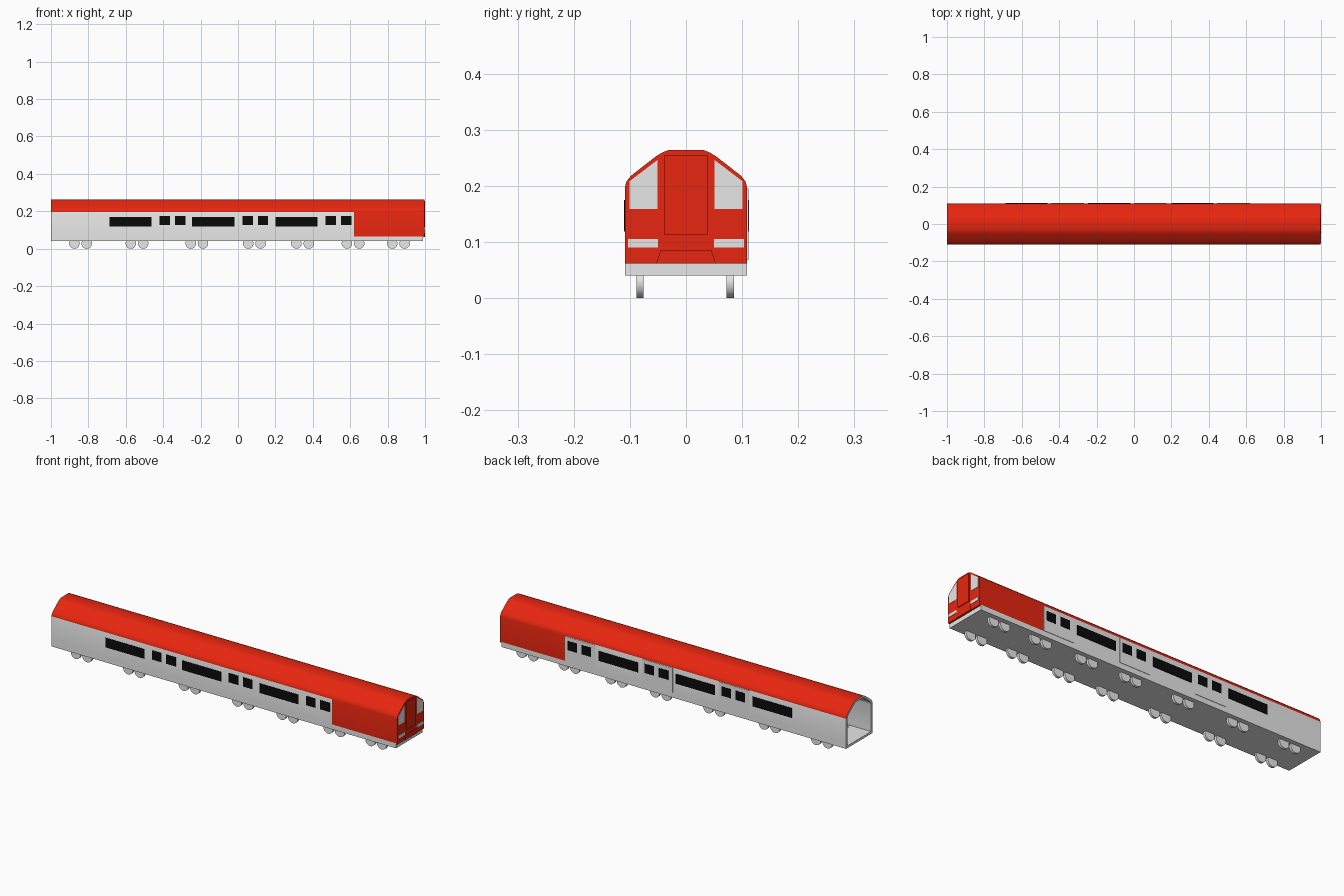
import bpy, bmesh
from math import radians, pi
from mathutils import Matrix

cube = bpy.data.objects.get("Cube")
if cube:
    bpy.data.objects.remove(cube, do_unlink=True)


def material(name, rgb):
    m = bpy.data.materials.new(name)
    m.use_nodes = True
    m.diffuse_color = (*rgb, 1)
    bsdf = m.node_tree.nodes["Principled BSDF"]
    bsdf.inputs["Base Color"].default_value = (*rgb, 1)
    bsdf.inputs["Roughness"].default_value = 0.6
    return m


RED = material("bright red", (0.8, 0.019, 0.005))
GREY = material("light grey", (0.8, 0.8, 0.8))
BLACK = material("window black", (0.003, 0.003, 0.003))


def finish(name, bm, mats, smooth=False):
    bmesh.ops.recalc_face_normals(bm, faces=bm.faces[:])
    me = bpy.data.meshes.new(name)
    bm.to_mesh(me)
    bm.free()
    ob = bpy.data.objects.new(name, me)
    bpy.context.collection.objects.link(ob)
    for m in mats:
        me.materials.append(m)
    if smooth:
        bpy.ops.object.select_all(action='DESELECT')
        ob.select_set(True)
        bpy.context.view_layer.objects.active = ob
        bpy.ops.object.shade_smooth_by_angle(angle=radians(35))
    return ob


def box(name, xs, ys, zs, mat):
    bm = bmesh.new()
    bmesh.ops.create_cube(bm, size=1)
    for v in bm.verts:
        for i, (lo, hi) in enumerate((xs, ys, zs)):
            v.co[i] = hi if v.co[i] > 0 else lo
    return finish(name, bm, [mat])


def end_plate(name, outline, x0, x1, mat):
    """Flat plate facing along x, drawn as (y, z) points."""
    bm = bmesh.new()
    face = bm.faces.new([bm.verts.new((x0, y, z)) for y, z in outline])
    new = bmesh.ops.extrude_face_region(bm, geom=[face])["geom"]
    for v in new:
        if isinstance(v, bmesh.types.BMVert):
            v.co.x = x1
    return finish(name, bm, [mat])


def mirrored(half):
    return half + [(-y, z) for y, z in reversed(half)]


# Hollow carriage body: outer and inner section lofted along the length
SKIRT, SPLIT, CAB = 0.066, 0.197, 0.62
upper = [(0.109, SPLIT), (0.106, 0.208), (0.098, 0.218), (0.075, 0.236),
         (0.053, 0.253), (0.043, 0.259), (0.031, 0.264)]
outer = mirrored([(0.109, 0.04), (0.109, SKIRT)] + upper)
inner = [(y * 0.89, 0.052 + (z - 0.04) * 0.9) for y, z in outer]

bm = bmesh.new()


def loft(section, stations):
    rings = [[bm.verts.new((x, y, z)) for y, z in section] for x in stations]
    n = len(section)
    for a, b in zip(rings, rings[1:]):
        for i in range(n):
            j = (i + 1) % n
            f = bm.faces.new((a[i], a[j], b[j], b[i]))
            c = f.calc_center_median()
            if section is outer and (c.z > SPLIT or (c.x > CAB and c.z > SKIRT)):
                f.material_index = 1
    return rings


out = loft(outer, (-1, CAB, 0.988))
inn = loft(inner, (-1, 0.975))
for i in range(len(outer)):
    j = (i + 1) % len(outer)
    bm.faces.new((out[0][i], out[0][j], inn[0][j], inn[0][i]))
bm.faces.new(out[-1])
bm.faces.new(inn[-1])
finish("carriage_body", bm, [GREY, RED], smooth=True)

# Driving cab end: red face, gangway door, coupling panel, glazing, lamps
end_plate("cab_face", mirrored([(0.109, 0.062)] + upper), 0.986, 0.996, RED)
end_plate("cab_door", mirrored([(0.038, 0.112), (0.038, 0.255)]), 0.996, 1.0, RED)
end_plate("coupling_panel", mirrored([(0.053, 0.062), (0.045, 0.086)]), 0.996, 0.999, RED)
for side, s in (("left", 1), ("right", -1)):
    glass = [(0.051, 0.159), (0.101, 0.159), (0.101, 0.208), (0.051, 0.246)]
    lamp = [(0.05, 0.09), (0.103, 0.09), (0.103, 0.105), (0.05, 0.105)]
    end_plate("cab_window_" + side, [(s * y, z) for y, z in glass], 0.996, 0.9975, GREY)
    end_plate("lamp_strip_" + side, [(s * y, z) for y, z in lamp], 0.996, 0.9985, GREY)

# Door panels and windows, three repeated bays
for bay, x in enumerate((-0.443, 0.0, 0.445)):
    box(f"door_panel_{bay}", (x, x + 0.175), (0.108, 0.111), (0.068, 0.195), GREY)
    for side, s in (("left", 1), ("right", -1)):
        ys = sorted((s * 0.107, s * (0.112 if s > 0 else 0.1105)))
        box(f"long_window_{side}_{bay}", (x - 0.245, x - 0.019), ys, (0.119, 0.169), BLACK)
        for k, dx in enumerate((0.024, 0.106)):
            box(f"door_window_{side}_{bay}_{k}", (x + dx, x + dx + 0.055), ys,
                (0.127, 0.175), BLACK)

# Wheels in close pairs along both sides
R = 0.028
for p, xc in enumerate((-0.842, -0.54, -0.22, 0.088, 0.345, 0.615, 0.858)):
    for k, dx in enumerate((-0.033, 0.033)):
        for side, y in (("left", 0.079), ("right", -0.082)):
            bm = bmesh.new()
            bmesh.ops.create_cone(bm, cap_ends=True, segments=32, radius1=R, radius2=R,
                                  depth=0.013, matrix=Matrix.Translation((xc + dx, y, R))
                                  @ Matrix.Rotation(pi / 2, 4, 'X'))
            finish(f"wheel_{side}_{p}_{k}", bm, [GREY], smooth=True)
